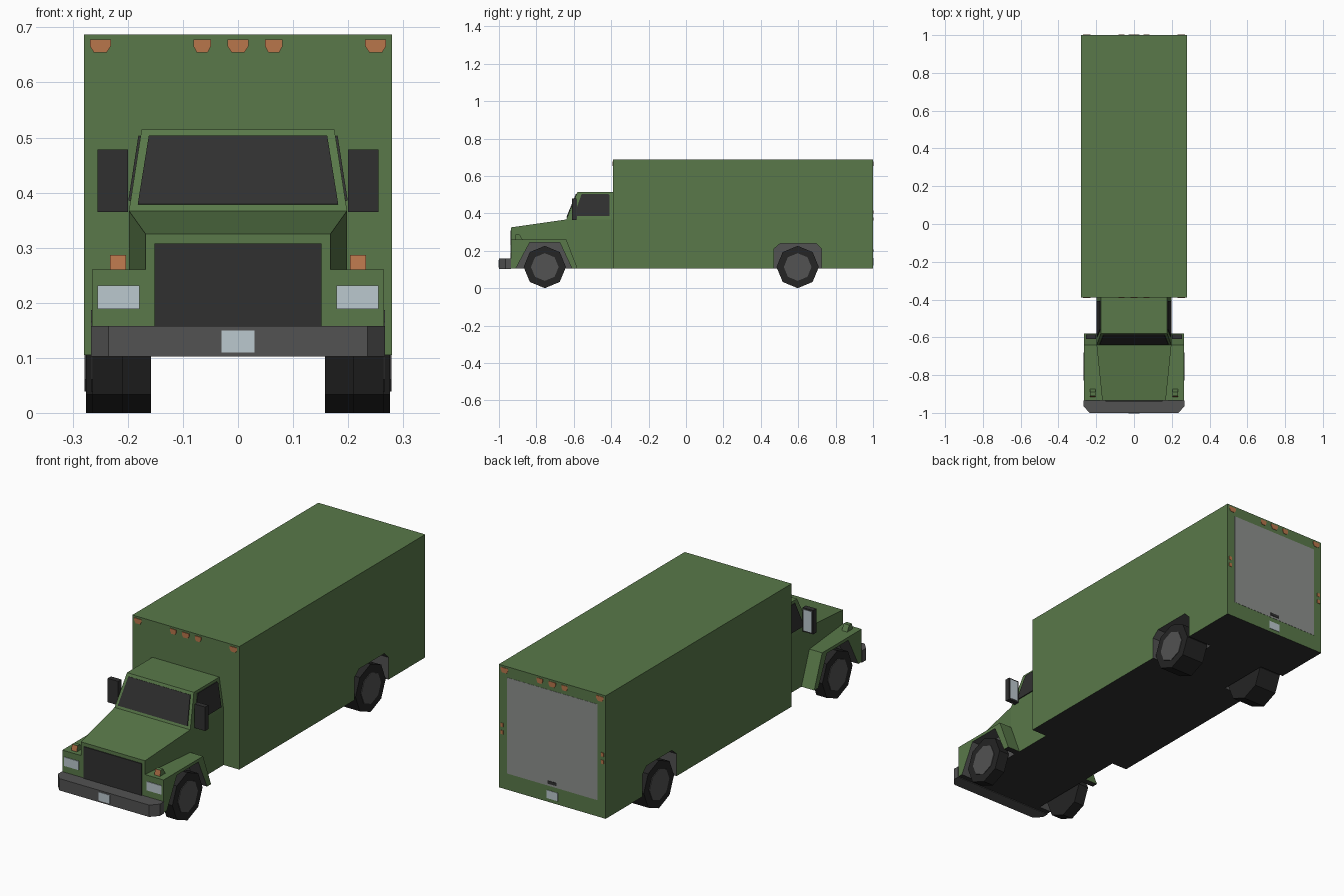
import bpy, bmesh, math
from mathutils import Vector

if "Cube" in bpy.data.objects:
    bpy.data.objects.remove(bpy.data.objects["Cube"])


def material(name, rgb):
    m = bpy.data.materials.new(name)
    m.diffuse_color = (*rgb, 1)
    m.use_nodes = True
    m.node_tree.nodes["Principled BSDF"].inputs["Base Color"].default_value = m.diffuse_color
    return m


GREEN = material("green paint", (0.100, 0.190, 0.067))
DARK = material("dark glass", (0.030, 0.030, 0.030))
TYRE = material("black rubber", (0.018, 0.018, 0.018))
GREY = material("dark grey", (0.085, 0.085, 0.085))
LIGHT = material("pale lens", (0.50, 0.58, 0.62))
ORANGE = material("orange lens", (0.48, 0.18, 0.07))
DOOR = material("door grey", (0.27, 0.28, 0.27))


def hull(name, pts, *mats):
    """Convex solid around points."""
    bm = bmesh.new()
    for p in pts:
        bm.verts.new(p)
    res = bmesh.ops.convex_hull(bm, input=bm.verts[:])
    loose = [v for v in bm.verts if not v.link_faces]
    bmesh.ops.delete(bm, geom=loose, context='VERTS')
    bmesh.ops.dissolve_limit(bm, angle_limit=0.01, verts=bm.verts[:], edges=bm.edges[:])
    bmesh.ops.recalc_face_normals(bm, faces=bm.faces[:])
    me = bpy.data.meshes.new(name)
    bm.to_mesh(me)
    bm.free()
    for m in mats:
        me.materials.append(m)
    ob = bpy.data.objects.new(name, me)
    bpy.context.collection.objects.link(ob)
    return ob


def prism(name, profile, x0, x1, *mats):
    """Extrude a y,z profile along x."""
    return hull(name, [(x, y, z) for x in (x0, x1) for y, z in profile], *mats)


def box(name, x, y, z, *mats):
    return hull(name, [(a, b, c) for a in x for b in y for c in z], *mats)


def plate(name, pts, off, mat):
    """Thin plate standing proud of a surface."""
    o = Vector(off)
    return hull(name, [Vector(p) for p in pts] + [Vector(p) + o for p in pts], mat)


def cut_arches(ob, profile, inner):
    """Cut a wheel arch into both sides."""
    for s in (-1, 1):
        c = prism("arch_cutter", profile, s * inner, s * 0.4)
        m = ob.modifiers.new("arch", 'BOOLEAN')
        m.object, m.operation, m.solver = c, 'DIFFERENCE', 'EXACT'
        dg = bpy.context.evaluated_depsgraph_get()
        me = bpy.data.meshes.new_from_object(ob.evaluated_get(dg))
        ob.modifiers.clear()
        ob.data = me
        bpy.data.objects.remove(c)


def underside(ob, lined=None):
    """Dark floor, grey arch lining (faces strictly inside the arch box)."""
    for p in ob.data.polygons:
        c, n = p.center, p.normal
        p.material_index = 0
        if n.z < -0.9 and c.z < 0.12:
            p.material_index = 1
        elif lined and lined[0] - .01 < c.y < lined[1] + .01 and c.z < 0.25:
            x_face = abs(n.x) > 0.9
            if (x_face and abs(c.x) < lined[2] + .005) or (not x_face and abs(c.x) > lined[2]):
                p.material_index = 2


# cargo box with rear arches
cargo = box("cargo_box", (-.28, .28), (-.39, 1), (.105, .687), GREEN, DARK, GREY)
cut_arches(cargo, [(.47, .05), (.47, .21), (.505, .24), (.695, .24), (.725, .21), (.725, .05)], .15)
underside(cargo, (.47, .725, .15))

# front fenders with arches
fender = prism("fenders", [(-.935, .105), (-.935, .26), (-.64, .26), (-.58, .105)],
               -.265, .265, GREEN, DARK, GREY)
cut_arches(fender, [(-.91, .05), (-.91, .105), (-.835, .245), (-.675, .245), (-.61, .105), (-.61, .05)], .2)
underside(fender, (-.91, -.61, .2))

# cab and hood
cab = hull("cab", [(s * x, y, z) for s in (-1, 1) for x, y, z in (
    (.198, -.64, .105), (.198, -.64, .367), (.175, -.58, .515),
    (.175, -.39, .515), (.198, -.39, .367), (.198, -.39, .105))], GREEN, DARK)
underside(cab)
hood = hull("hood", [(s * x, y, z) for s in (-1, 1) for x, y, z in (
    (.168, -.935, .105), (.168, -.935, .325), (.198, -.64, .105), (.198, -.64, .367))], GREEN, DARK)
underside(hood)

# windshield and grille


def wy(z):
    return -.64 + .405 * (z - .367)


plate("windshield", [(s * x, wy(z), z) for s in (-1, 1) for x, z in ((.182, .378), (.162, .502))],
      (0, -.0037, .0015), DARK)
box("grille", (-.152, .152), (-.939, -.934), (.158, .308), DARK)

# bumper with chamfered ends, front plate
hull("bumper", [(s * x, y, z) for s in (-1, 1) for z in (.102, .158)
                for x, y in ((.267, -.935), (.267, -.965), (.235, -1))], GREY)
box("front_plate", (-.03, .03), (-1.0, -1.002), (.11, .15), LIGHT)

# paired details
for s in (-1, 1):
    # side window
    plate("side_window", [(s * (.198 - .155 * (z - .367)), y, z) for y, z in (
        (-.60, .385), (-.558, .503), (-.415, .503), (-.408, .495), (-.408, .385))],
        (s * .004, 0, .0006), DARK)
    # mirror and its glass
    box("mirror", (s * .2, s * .255), (-.61, -.586), (.365, .478), DARK)
    box("mirror_glass", (s * .206, s * .249), (-.587, -.584), (.372, .471), LIGHT)
    # headlight
    box("headlight", (s * .179, s * .255), (-.938, -.934), (.189, .231), LIGHT)
    # turn signal wedge, orange only at the front
    t = prism("turn_signal", [(-.915, .258), (-.91, .287), (-.89, .287), (-.873, .258)],
              s * .203, s * .232, GREEN, ORANGE)
    for p in t.data.polygons:
        p.material_index = 1 if p.normal.y < -.9 else 0
    # wheels: single front, double rear
    for label, y, x0, x1 in (("front", -.755, .21, .264), ("rear", .597, .158, .276)):
        def ring(r):
            return [(y + r * math.cos(i * math.pi / 4), .113 + r * math.sin(i * math.pi / 4))
                    for i in range(8)]
        prism(label + "_wheel", ring(.113), s * x0, s * x1, TYRE)
        prism(label + "_hub", ring(.074), s * (x1 - .01), s * (x1 + .003), GREY)
    # tail lights
    for z in (.37, .405):
        box("tail_light", (s * .256, s * .27), (.999, 1.002), (z - .009, z + .009), ORANGE)

# roof marker lights, front and rear
for y, d in ((-.39, -.003), (1, .002)):
    for x, w in ((-.25, .019), (-.065, .016), (0, .019), (.065, .016), (.25, .019)):
        plate("marker_light", [(x + a, y, z) for a, z in (
            (-w, .678), (w, .678), (w, .666), (w * .6, .654), (-w * .6, .654), (-w, .666))],
            (0, d, 0), ORANGE)

# rear door, handle and plate
box("rear_door", (-.237, .237), (.999, 1.001), (.182, .636), DOOR)
box("door_handle", (-.024, .024), (1, 1.003), (.192, .206), DARK)
box("rear_plate", (-.03, .03), (.999, 1.002), (.122, .16), LIGHT)
